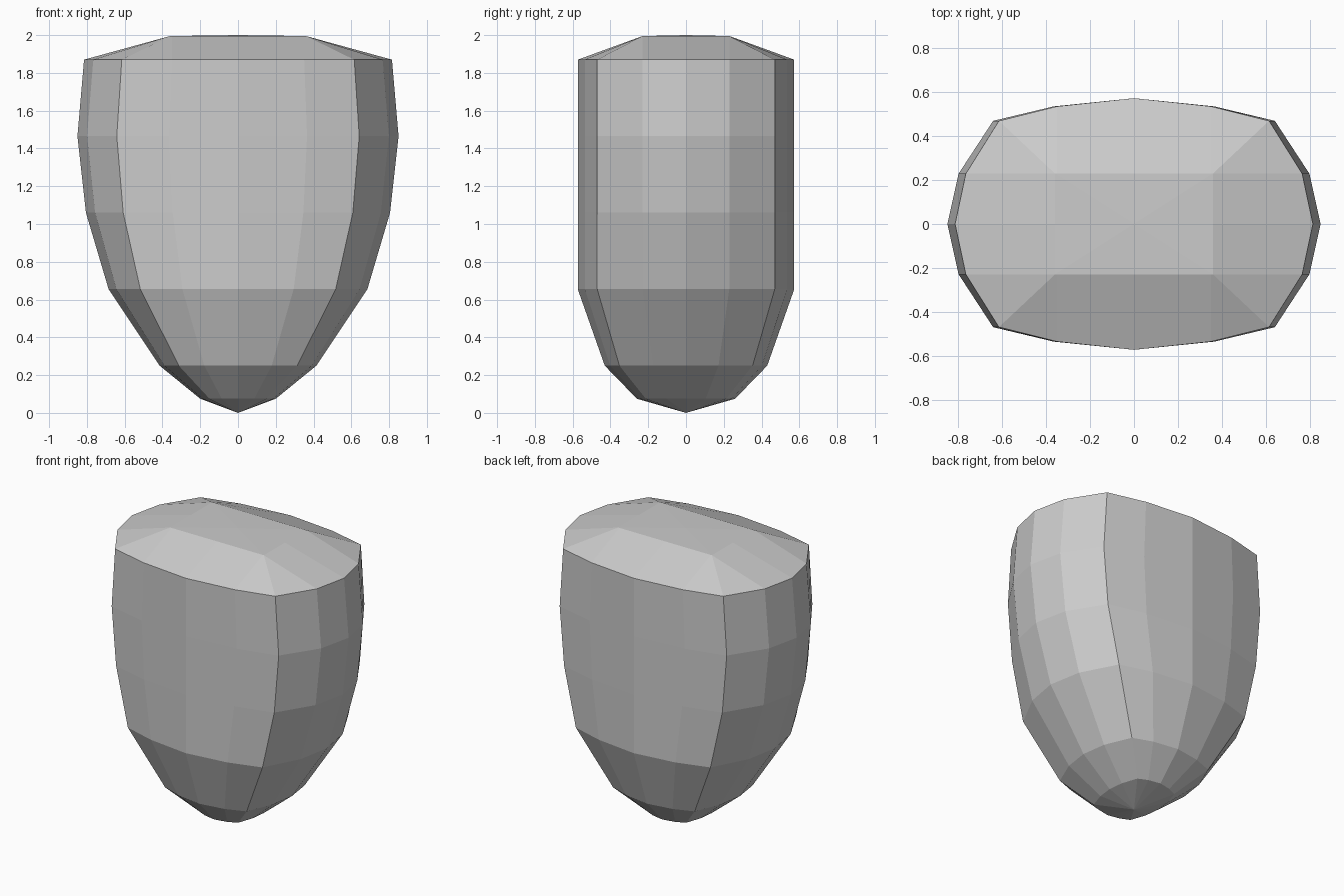
import bpy
import bmesh

if "Cube" in bpy.data.objects:
    bpy.data.objects.remove(bpy.data.objects["Cube"], do_unlink=True)

grey = bpy.data.materials.new("light_grey")
grey.use_nodes = True
grey.diffuse_color = (0.6, 0.6, 0.6, 1)
grey.node_tree.nodes["Principled BSDF"].inputs["Base Color"].default_value = (0.6, 0.6, 0.6, 1)

# Rounded box outline: one quarter, mirrored to sixteen sides
quarter = [(1, 0), (0.94, 0.4), (0.755, 0.82), (0.43, 0.935)]
half = quarter + [(0, 1)] + [(-x, y) for x, y in quarter[:0:-1]]
outline = half + [(-x, -y) for x, y in half]

# Height, half width and half depth of each level
levels = [(0.075, 0.2, 0.26), (0.25, 0.415, 0.43), (0.655, 0.685, 0.573),
          (1.06, 0.805, 0.573), (1.465, 0.85, 0.573), (1.87, 0.815, 0.573)]


def clamp(value, limit):
    return max(-limit, min(limit, value))


bm = bmesh.new()
rings = [[bm.verts.new((x * w, y * d, z)) for x, y in outline] for z, w, d in levels]

# Bevelled lid: the rim drawn in to a small rectangle
rings.append([bm.verts.new((clamp(v.co.x, 0.36), clamp(v.co.y, 0.23), 1.995))
              for v in rings[-1]])
tip = bm.verts.new((0, 0, 0))
crown = bm.verts.new((0, 0, 2))

count = len(outline)
for i in range(count):
    j = (i + 1) % count
    for low, high in zip(rings, rings[1:]):
        bm.faces.new((low[i], low[j], high[j], high[i]))
    bm.faces.new((rings[0][j], rings[0][i], tip))
    bm.faces.new((rings[-1][i], rings[-1][j], crown))

bmesh.ops.remove_doubles(bm, verts=bm.verts, dist=0.001)
bmesh.ops.recalc_face_normals(bm, faces=bm.faces)

mesh = bpy.data.meshes.new("tapered_body")
bm.to_mesh(mesh)
bm.free()
mesh.materials.append(grey)
body = bpy.data.objects.new("tapered_body", mesh)
bpy.context.collection.objects.link(body)
